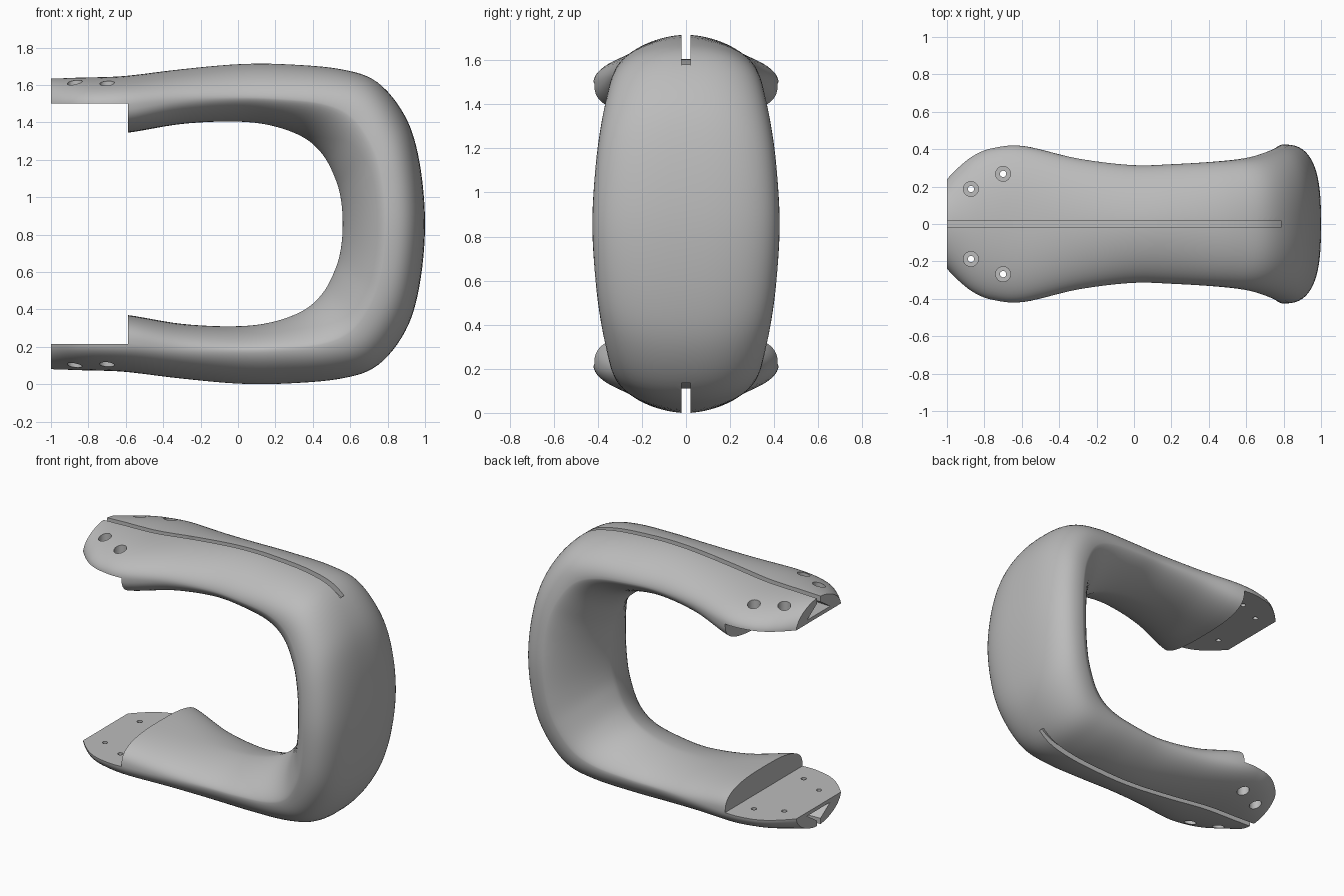
import bpy, bmesh, math
from mathutils import Vector, Matrix

if "Cube" in bpy.data.objects:
    bpy.data.objects.remove(bpy.data.objects["Cube"], do_unlink=True)

MID = 0.8575      # height of the mirror plane between the two arms
STEPS = 6         # subdivisions between stations
RING = 64         # points around each cross-section

grey = bpy.data.materials.new("plain grey")
grey.use_nodes = True
grey.diffuse_color = (0.5, 0.5, 0.5, 1)
grey.node_tree.nodes["Principled BSDF"].inputs["Base Color"].default_value = (0.5, 0.5, 0.5, 1)


def make_object(name, bm):
    bm.normal_update()
    bmesh.ops.recalc_face_normals(bm, faces=bm.faces[:])
    mesh = bpy.data.meshes.new(name)
    bm.to_mesh(mesh)
    bm.free()
    mesh.materials.append(grey)
    ob = bpy.data.objects.new(name, mesh)
    bpy.context.collection.objects.link(ob)
    return ob


# Stations from upper arm tip to the middle of the grip:
# outer x, outer z, inner x, inner z, side position, half width, outer and inner roundness
half = [
    (-1, 1.635, -1, 1.34, .46, .24, 1.8, 3),
    (-.93, 1.637, -.93, 1.34, .46, .31, 1.8, 3),
    (-.85, 1.64, -.85, 1.34, .47, .37, 1.9, 3),
    (-.75, 1.642, -.75, 1.34, .48, .407, 2, 3),
    (-.59, 1.65, -.59, 1.345, .5, .417, 2.1, 2.8),
    (-.3, 1.685, -.3, 1.392, .54, .35, 1.9, 2.1),
    (0, 1.712, -.02, 1.405, .58, .315, 1.8, 1.7),
    (.25, 1.712, .18, 1.383, .56, .32, 1.85, 1.6),
    (.55, 1.685, .35, 1.32, .5, .335, 2.1, 1.5),
    (.745, 1.615, .455, 1.225, .47, .355, 2.4, 1.5),
    (.895, 1.43, .52, 1.1, .47, .388, 2.5, 1.5),
    (.97, 1.19, .55, .99, .47, .412, 2.7, 1.5),
    (1, MID, .56, MID, .47, .425, 2.8, 1.5),
]
lower = [(a, 2 * MID - b, c, 2 * MID - d, *rest) for a, b, c, d, *rest in reversed(half[:-1])]
stations = half + lower


def smooth(p, q, r, s, t):
    """Catmull-Rom blend of one value."""
    return q + t / 2 * (r - p + t * (2*p - 5*q + 4*r - s + t * (3*(q - r) + s - p)))


def section(ox, oz, ix, iz, f, width, n_out, n_in):
    outer, inner = Vector((ox, 0, oz)), Vector((ix, 0, iz))
    side = outer.lerp(inner, f)
    points = []
    for k in range(RING):
        a = math.tau * k / RING
        c, s = math.cos(a), math.sin(a)
        target, n = (outer, n_out) if s >= 0 else (inner, n_in)
        p = side.lerp(target, abs(s) ** (2 / n))
        p.y = math.copysign(width * abs(c) ** (2 / n), c)
        points.append(p)
    return points


def loft(sections):
    """Closed tube through equal-sized point loops."""
    bm = bmesh.new()
    rings = [[bm.verts.new(p) for p in pts] for pts in sections]
    for r0, r1 in zip(rings, rings[1:]):
        for k in range(len(r0)):
            m = (k + 1) % len(r0)
            bm.faces.new((r0[k], r0[m], r1[m], r1[k]))
    bm.faces.new(rings[0])
    bm.faces.new(rings[-1])
    return bm


# Bent handle body lofted through the stations
rows = []
last = len(stations) - 1
for i in range(last):
    four = [stations[min(max(i + d, 0), last)] for d in (-1, 0, 1, 2)]
    rows += [[smooth(*v, j / STEPS) for v in zip(*four)] for j in range(STEPS)]
rows.append(stations[-1])
handle = make_object("curved_handle", loft([section(*row) for row in rows]))


def cut(bm):
    cutter = make_object("cutter", bm)
    cutter.hide_render = True
    mod = handle.modifiers.new("cut", "BOOLEAN")
    mod.operation, mod.solver, mod.object = "DIFFERENCE", "EXACT", cutter
    bpy.context.view_layer.objects.active = handle
    bpy.ops.object.modifier_apply(modifier=mod.name)
    bpy.data.objects.remove(cutter, do_unlink=True)


def cylinder(x, y, radius, z0, z1):
    bm = bmesh.new()
    bmesh.ops.create_cone(bm, cap_ends=True, segments=24, radius1=radius, radius2=radius,
                          depth=z1 - z0, matrix=Matrix.Translation((x, y, (z0 + z1) / 2)))
    return bm


def flipped(bm, flip):
    if flip:
        for v in bm.verts:
            v.co.z = 2 * MID - v.co.z
    return bm


# Flat mounting tongues: remove the space between them
gap = bmesh.new()
bmesh.ops.create_cube(gap, size=1, matrix=Matrix.Translation((-1.087, 0, MID))
                      @ Matrix.Diagonal((1, 2, 3 - 2 * MID, 1)))
cut(gap)

# Groove path under the outer face of the arm
path = [(r[0], r[1]) for r in rows[:len(rows) // 2] if r[0] < .775]
path = [(-1.1, path[0][1])] + path[1:] + [(.785, path[-1][1] - .01)]


def groove_section(x, z):
    floor, neck = z - .11, z - .04
    profile = [(.125, floor), (.02, neck), (.02, z + .15)]
    return [Vector((x, y, h)) for y, h in profile] + \
           [Vector((x, -y, h)) for y, h in reversed(profile)]


for flip in (False, True):
    # Narrow slot widening into a channel along the arm
    cut(flipped(loft([groove_section(x, z) for x, z in path]), flip))
    # Counterbored screw holes
    for x, y in ((-.872, .187), (-.7, .268)):
        for s in (-1, 1):
            cut(flipped(cylinder(x, s * y, .04, 1.55, 1.9), flip))
            cut(flipped(cylinder(x, s * y, .017, 1.45, 1.7), flip))

bpy.ops.object.select_all(action="DESELECT")
handle.select_set(True)
bpy.context.view_layer.objects.active = handle
bpy.ops.object.shade_smooth_by_angle(angle=math.radians(35))
